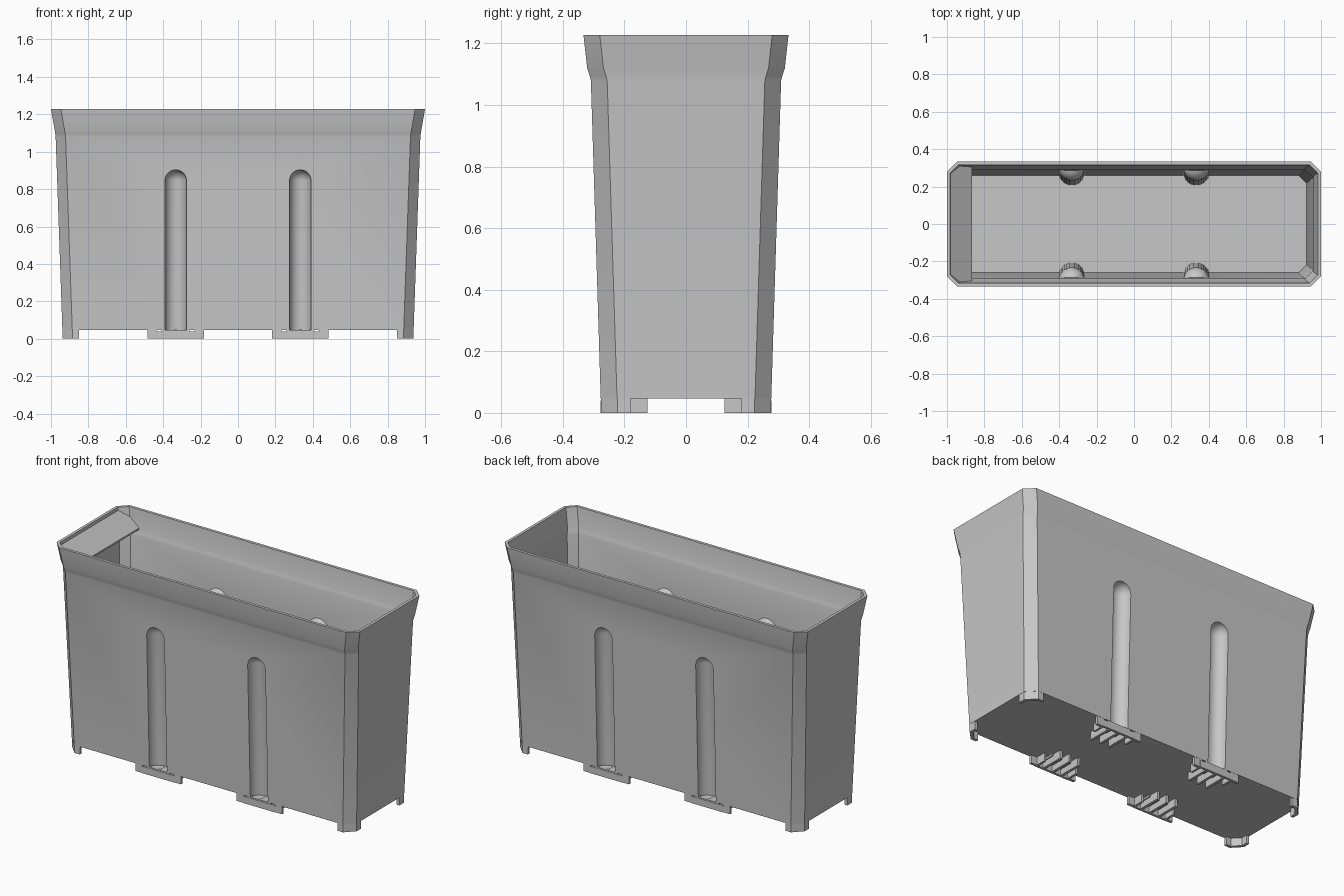
import bpy, bmesh, math

if "Cube" in bpy.data.objects:
    bpy.data.objects.remove(bpy.data.objects["Cube"])

grey = bpy.data.materials.new("plain grey plastic")
grey.diffuse_color = (0.57, 0.57, 0.57, 1)
grey.use_nodes = True
grey.node_tree.nodes["Principled BSDF"].inputs["Base Color"].default_value = grey.diffuse_color

WALL = 0.017
FLOOR = 0.047
# height, half length, half depth of the outer wall
PROFILE = [(FLOOR, 0.939, 0.277), (1.08, 0.975, 0.309), (1.095, 0.977, 0.313),
           (1.12, 0.981, 0.321), (1.228, 1.0, 0.333)]
SLOPE = (0.309 - 0.277) / (1.08 - FLOOR)


def finish(name, bm):
    bmesh.ops.recalc_face_normals(bm, faces=bm.faces[:])
    me = bpy.data.meshes.new(name)
    bm.to_mesh(me)
    bm.free()
    me.materials.append(grey)
    ob = bpy.data.objects.new(name, me)
    bpy.context.collection.objects.link(ob)
    return ob


def skin(bm, rings):
    """Closed solid through a list of equal-length rings."""
    rings = [[bm.verts.new(p) for p in r] for r in rings]
    n = len(rings[0])
    for a, b in zip(rings, rings[1:]):
        for i in range(n):
            j = (i + 1) % n
            bm.faces.new((a[i], a[j], b[j], b[i]))
    bm.faces.new(rings[0])
    bm.faces.new(rings[-1])


def octagon(z, hx, hy, c):
    return [(hx, -hy + c, z), (hx, hy - c, z), (hx - c, hy, z), (-hx + c, hy, z),
            (-hx, hy - c, z), (-hx, -hy + c, z), (-hx + c, -hy, z), (hx - c, -hy, z)]


def tub(name, t, levels):
    bm = bmesh.new()
    skin(bm, [octagon(z, hx - t, hy - t, 0.053 - 0.586 * t) for z, hx, hy in levels])
    return finish(name, bm)


def groove(name, x, side, r):
    """Round-topped upright column leaning with the wall."""
    bm = bmesh.new()
    top, n = 0.845, 32
    levels = [(0.0, r), (top, r)]
    levels += [(top + r * math.sin(a), r * math.cos(a))
               for a in [math.radians(d) for d in (15, 30, 45, 60, 75, 87)]]
    skin(bm, [[(x + q * math.cos(2 * math.pi * i / n),
                side * (0.277 + SLOPE * (z - FLOOR)) + q * math.sin(2 * math.pi * i / n), z)
               for i in range(n)] for z, q in levels])
    return finish(name, bm)


def cut(ob, cutter):
    mod = ob.modifiers.new("cut", 'BOOLEAN')
    mod.operation = 'DIFFERENCE'
    mod.solver = 'EXACT'
    mod.object = cutter
    bpy.context.view_layer.objects.active = ob
    bpy.ops.object.modifier_apply(modifier=mod.name)
    bpy.data.objects.remove(cutter)


# Hollow tub with four grooves pressed into the long walls
body = tub("planter_body", 0, PROFILE)
inner = [(0.065, 0.9396, 0.2776)] + PROFILE[1:] + [(1.26, 1.005, 0.337)]
cavity = tub("cavity_cutter", WALL, inner)
spots = [(x, s) for x in (-0.333, 0.333) for s in (-1, 1)]
for x, s in spots:
    cut(cavity, groove("groove_skin", x, s, 0.070))
cut(body, cavity)
for x, s in spots:
    cut(body, groove("groove_cutter", x, s, 0.058))
bpy.ops.object.select_all(action='DESELECT')
body.select_set(True)
bpy.context.view_layer.objects.active = body
bpy.ops.object.shade_smooth_by_angle(angle=math.radians(32))

# Sloping plate across the left end
bm = bmesh.new()
outline = [(-0.988, -0.27), (-0.94, -0.316), (-0.865, -0.312),
           (-0.865, 0.312), (-0.94, 0.316), (-0.988, 0.27)]
skin(bm, [[(x, y, 1.217 - 0.75 * (x + 0.988) - d) for x, y in outline] for d in (0.010, 0)])
finish("end_plate", bm)

# Corner feet continuing the chamfered walls
for sx in (-1, 1):
    for sy in (-1, 1):
        bm = bmesh.new()
        foot = [(0.85, 0.276), (0.886, 0.276), (0.938, 0.222), (0.938, 0.18),
                (0.920, 0.18), (0.920, 0.215), (0.879, 0.258), (0.85, 0.258)]
        skin(bm, [[(sx * x, sy * y, z) for x, y in foot] for z in (0, FLOOR + 0.003)])
        finish("corner_foot", bm)


def box(bm, x0, x1, y0, y1, z0, z1):
    skin(bm, [[(x0, y0, z), (x1, y0, z), (x1, y1, z), (x0, y1, z)] for z in (z0, z1)])


# Clips under the grooves: side tabs, front lip, ribs and groove floor
for x, s in spots:
    bm = bmesh.new()
    for m in (-1, 1):
        a, b = sorted((m * 0.112, m * 0.150))
        box(bm, a, b, 0.260, 0.276, 0, 0.049)
        a, b = sorted((m * 0.100, m * 0.113))
        box(bm, a, b, 0.200, 0.276, 0, 0.049)
    box(bm, -0.112, 0.112, 0.264, 0.278, 0, 0.040)
    for u in (-0.06, 0, 0.06):
        box(bm, u - 0.008, u + 0.008, 0.125, 0.264, 0, 0.049)
    box(bm, -0.075, 0.075, 0.180, 0.276, 0.036, 0.0475)
    clip = finish("base_clip", bm)
    clip.location.x = x
    clip.rotation_euler.z = 0 if s > 0 else math.pi
